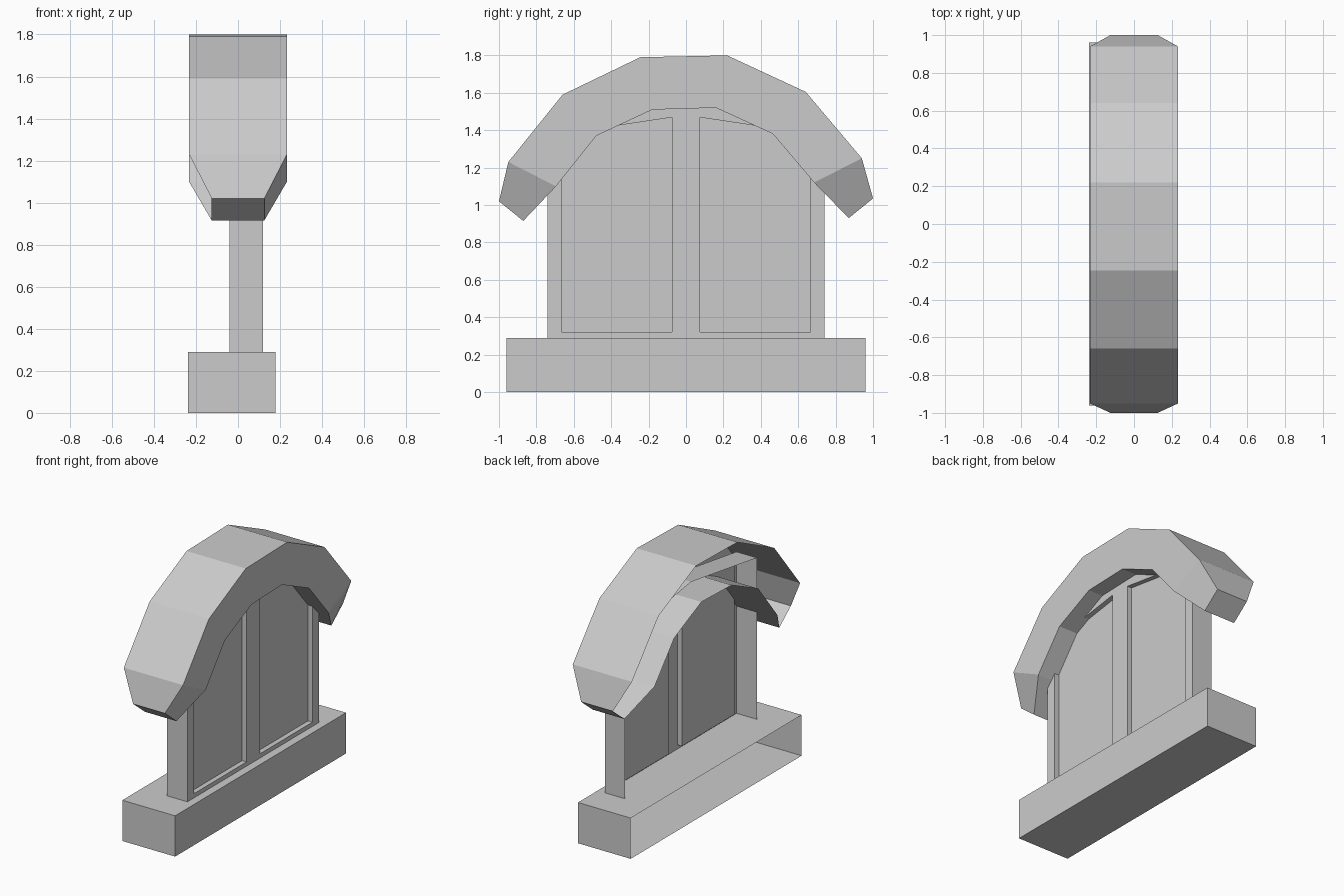
import bpy, bmesh

cube = bpy.data.objects.get("Cube")
if cube:
    bpy.data.objects.remove(cube, do_unlink=True)

# One pale stone colour for everything
stone = bpy.data.materials.new("pale_grey_stone")
stone.use_nodes = True
GREY = (0.6, 0.6, 0.6, 1.0)
stone.diffuse_color = GREY
stone.node_tree.nodes["Principled BSDF"].inputs["Base Color"].default_value = GREY


def finish(name, bm):
    """Turn a bmesh into a named, flat-shaded object."""
    mesh = bpy.data.meshes.new(name)
    bm.to_mesh(mesh)
    bm.free()
    mesh.materials.append(stone)
    obj = bpy.data.objects.new(name, mesh)
    bpy.context.collection.objects.link(obj)
    return obj


# Base plinth: a box left open on the wall side (-x)
BASE_TOP = 0.29
bm = bmesh.new()
bmesh.ops.create_cube(bm, size=1)
bmesh.ops.scale(bm, vec=(0.415, 1.92, BASE_TOP), verts=bm.verts)
bmesh.ops.translate(bm, vec=(-0.03, 0, BASE_TOP / 2), verts=bm.verts)
bm.normal_update()
back = [f for f in bm.faces if f.normal.x < -0.5]
bmesh.ops.delete(bm, geom=back, context='FACES')
finish("base_plinth", bm)

# Window frame: gabled sheet with two recessed panes, open at the back
FACE_X, BACK_X, RECESS = 0.12, -0.04, 0.035
columns = [-0.74, -0.665, -0.075, 0, 0.075, 0.665, 0.74]


def column_heights(y):
    slope = 0.15 * abs(y)
    return [BASE_TOP, 0.32, 1.48 - slope, 1.55 - slope]


bm = bmesh.new()
grid = [[bm.verts.new((FACE_X, y, z)) for z in column_heights(y)] for y in columns]
panes = []
for i in range(len(columns) - 1):
    for j in range(3):
        face = bm.faces.new((grid[i][j], grid[i + 1][j],
                             grid[i + 1][j + 1], grid[i][j + 1]))
        if j == 1 and i in (1, 4):
            panes.append(face)

# Side and top walls run back from the outer border
border = [e for e in bm.edges if e.is_boundary
          and any(v.co.z > BASE_TOP + 0.01 for v in e.verts)]
ext = bmesh.ops.extrude_edge_only(bm, edges=border)
for v in ext["geom"]:
    if isinstance(v, bmesh.types.BMVert):
        v.co.x = BACK_X

# Sink the panes
for pane in panes:
    ext = bmesh.ops.extrude_face_region(bm, geom=[pane])
    for v in ext["geom"]:
        if isinstance(v, bmesh.types.BMVert):
            v.co.x -= RECESS
bmesh.ops.delete(bm, geom=[p for p in panes if p.is_valid], context='FACES_ONLY')
bmesh.ops.recalc_face_normals(bm, faces=bm.faces)
bm.normal_update()
if sum(f.normal.x * f.calc_area() for f in bm.faces) < 0:
    bmesh.ops.reverse_faces(bm, faces=bm.faces)
finish("window_frame", bm)

# Arched hood: stations of (half width, outer y z, inner y z), open at the back
WIDE, TIP = 0.233, 0.125
stations = [
    (TIP, (-1.0, 1.02), (-0.87, 0.915)),
    (WIDE, (-0.95, 1.23), (-0.695, 1.10)),
    (WIDE, (-0.66, 1.59), (-0.48, 1.37)),
    (WIDE, (-0.245, 1.79), (-0.18, 1.51)),
    (WIDE, (0.22, 1.80), (0.16, 1.52)),
    (WIDE, (0.64, 1.605), (0.465, 1.38)),
    (WIDE, (0.94, 1.25), (0.685, 1.12)),
    (TIP, (1.0, 1.035), (0.87, 0.93)),
]
bm = bmesh.new()
rings = []
for w, outer, inner in stations:
    corners = [(-w, *outer), (w, *outer), (w, *inner), (-w, *inner)]
    rings.append([bm.verts.new(c) for c in corners])
for a, b in zip(rings, rings[1:]):
    for k in range(3):
        bm.faces.new((a[k], a[k + 1], b[k + 1], b[k]))
bm.faces.new(rings[0][::-1])
bm.faces.new(rings[-1])
finish("arched_hood", bm)
